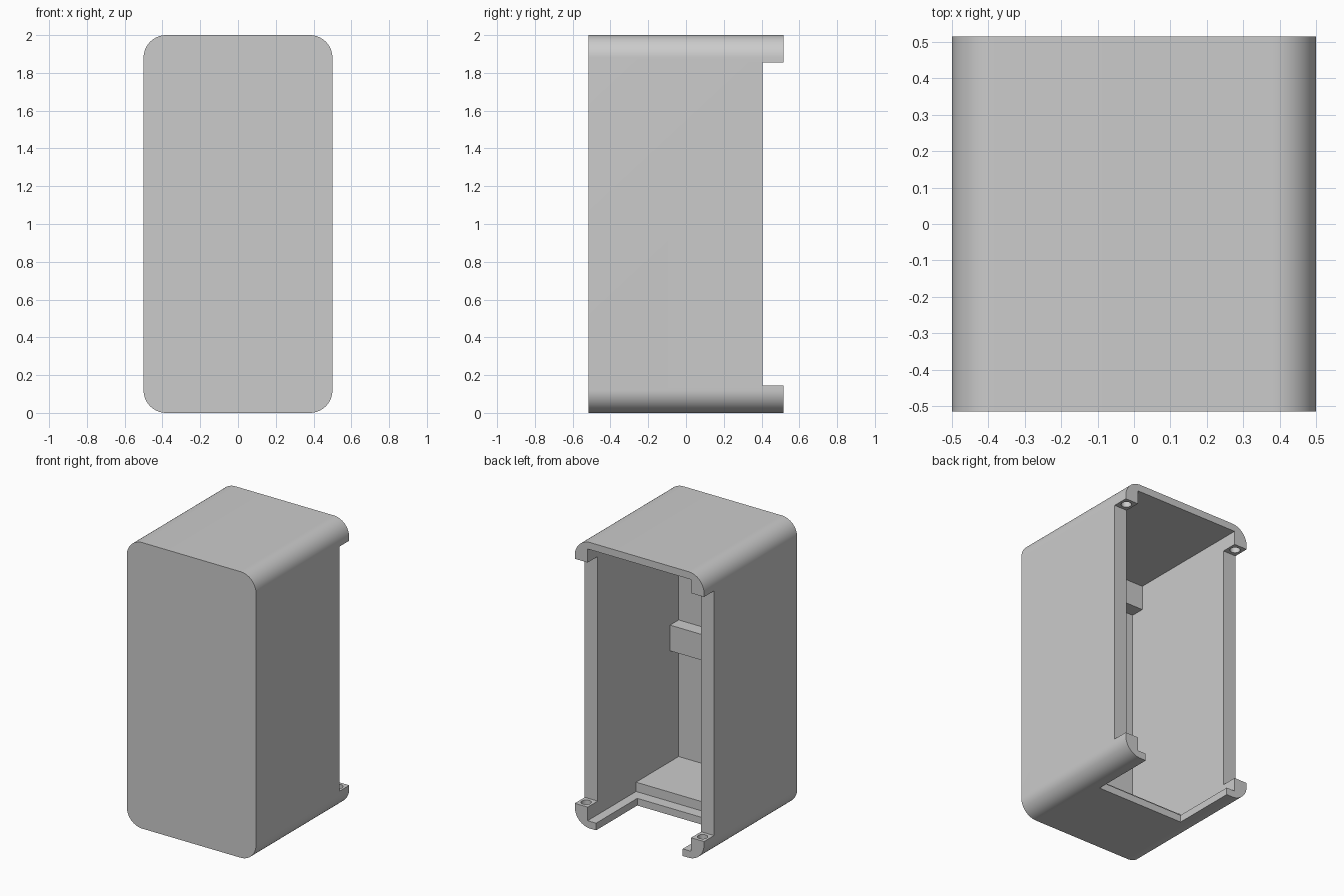
import bpy
import bmesh
import math
from mathutils import Matrix, Vector

if "Cube" in bpy.data.objects:
    bpy.data.objects.remove(bpy.data.objects["Cube"], do_unlink=True)

W, D, H = 0.5, 0.515, 2.0      # half width, half depth, height
RADIUS = 0.12                  # long edge rounding
IN_X, WALL, FRONT = 0.4, 0.05, -0.49
LIP_Y, LIP_Z = 0.405, 0.145    # where the side walls stop behind the corner tabs

grey = bpy.data.materials.new("light_grey_plastic")
grey.use_nodes = True
grey.diffuse_color = (0.6, 0.6, 0.6, 1)
grey.node_tree.nodes["Principled BSDF"].inputs["Base Color"].default_value = (0.6, 0.6, 0.6, 1)


def finish(name, bm):
    bmesh.ops.recalc_face_normals(bm, faces=bm.faces)
    mesh = bpy.data.meshes.new(name)
    bm.to_mesh(mesh)
    bm.free()
    mesh.materials.append(grey)
    obj = bpy.data.objects.new(name, mesh)
    bpy.context.collection.objects.link(obj)
    return obj


def box(name, x, y, z):
    lo, hi = Vector((x[0], y[0], z[0])), Vector((x[1], y[1], z[1]))
    bm = bmesh.new()
    bmesh.ops.create_cube(bm, size=1, matrix=Matrix.Translation((lo + hi) / 2)
                          @ Matrix.Diagonal((*(hi - lo), 1)))
    return finish(name, bm)


def cylinder(name, center, radius, depth):
    bm = bmesh.new()
    bmesh.ops.create_cone(bm, cap_ends=True, segments=32, radius1=radius, radius2=radius,
                          depth=depth, matrix=Matrix.Translation(center))
    return finish(name, bm)


def select_only(obj):
    bpy.ops.object.select_all(action='DESELECT')
    obj.select_set(True)
    bpy.context.view_layer.objects.active = obj


def cut(target, cutter):
    cutter.hide_render = True
    mod = target.modifiers.new("cut", 'BOOLEAN')
    mod.operation = 'DIFFERENCE'
    mod.solver = 'EXACT'
    mod.object = cutter
    select_only(target)
    bpy.ops.object.modifier_apply(modifier=mod.name)
    bpy.data.objects.remove(cutter, do_unlink=True)


# Outer shell: rounded rectangle extruded from front to back
bm = bmesh.new()
outline = []
steps = 16
for quarter, (sx, sz) in enumerate([(1, 1), (-1, 1), (-1, -1), (1, -1)]):
    for i in range(steps + 1):
        a = (quarter + i / steps) * math.pi / 2
        outline.append(bm.verts.new((sx * (W - RADIUS) + RADIUS * math.cos(a), -D,
                                     H / 2 + sz * (H / 2 - RADIUS) + RADIUS * math.sin(a))))
face = bm.faces.new(outline)
new = bmesh.ops.extrude_face_region(bm, geom=[face])["geom"]
bmesh.ops.translate(bm, vec=(0, 2 * D, 0),
                    verts=[v for v in new if isinstance(v, bmesh.types.BMVert)])
shell = finish("housing_shell", bm)

# Hollow interior, shortened side walls and the opening in the floor
cut(shell, box("cavity", (-IN_X, IN_X), (FRONT, 0.7), (WALL, H - WALL)))
cut(shell, box("side_step", (-0.7, 0.7), (LIP_Y, 0.7), (LIP_Z, H - LIP_Z)))
cut(shell, box("floor_opening", (-0.335, 0.335), (0.06, 0.7), (-0.1, 0.1)))

# Screw holes in the four corner tabs
for x in (-0.45, 0.45):
    for z in (LIP_Z, H - LIP_Z):
        cut(shell, cylinder("screw_hole", (x, 0.46, z), 0.033, 0.12))

select_only(shell)
bpy.ops.object.shade_smooth_by_angle(angle=math.radians(30))

# Inner fittings, slightly embedded in the walls
E = 0.01
box("floor_block", (-IN_X - E, IN_X + E), (FRONT - E, -0.02), (WALL - E, 0.115))
box("middle_rib", (0.0, IN_X + E), (FRONT - E, -0.395), (0.89, 1.07))
box("top_rib", (-IN_X - E, IN_X + E), (FRONT - E, -0.395), (1.78, H - WALL + E))
